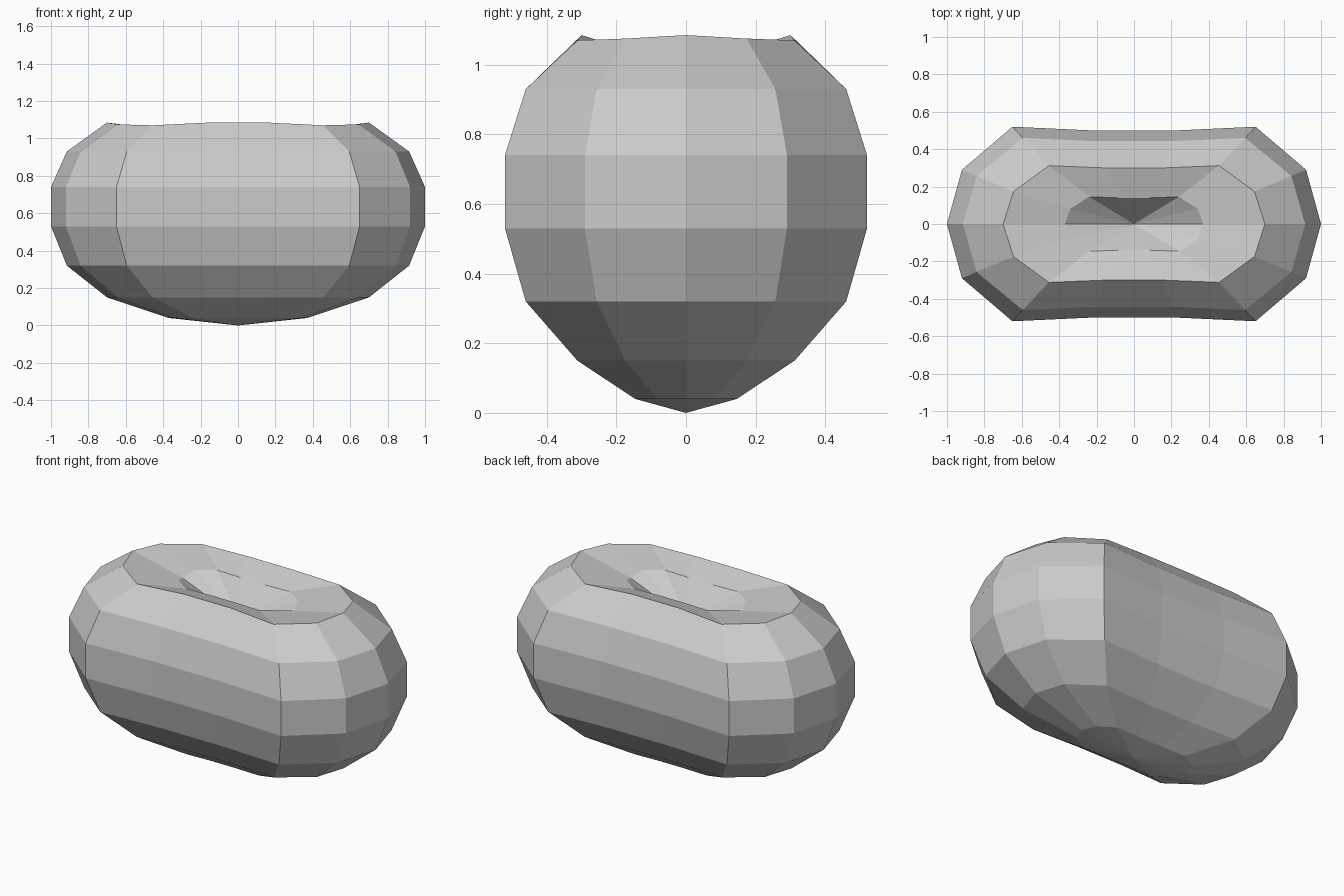
import bpy
import bmesh

cube = bpy.data.objects.get("Cube")
if cube:
    bpy.data.objects.remove(cube, do_unlink=True)

# One quarter of the pinched plan outline, from the end to the long side
QUARTER = [(1.0, 0.0), (0.92, 0.29), (0.65, 0.52), (0.22, 0.5)]

# Body rings from the bottom up: x scale, y scale, height
RINGS = [(0.37, 0.28, 0.04), (0.70, 0.6, 0.15), (0.915, 0.885, 0.32),
         (1.0, 1.0, 0.53), (1.0, 1.0, 0.74), (0.915, 0.885, 0.93),
         (0.70, 0.6, 1.075), (0.37, 0.28, 1.035)]

# Small height changes per quarter point on the rim and the dimple edge
RIM_WAVE = [0.01, 0.0, -0.005, 0.01]
DIMPLE_WAVE = [-0.025, 0.0, 0.0, 0.0]
FLAT = [0.0] * 4


def full_outline(wave):
    """Mirror the quarter into a closed loop of (x, y, height offset)."""
    quarter = [(x, y, w) for (x, y), w in zip(QUARTER, wave)]
    half = quarter + [(-x, y, w) for x, y, w in reversed(quarter)]
    return half + [(-x, -y, w) for x, y, w in half[1:-1]]


def skin(bm, lower, upper):
    """Join two loops with a band of quads."""
    count = len(lower)
    for i in range(count):
        j = (i + 1) % count
        bm.faces.new((lower[i], lower[j], upper[j], upper[i]))


def fan(bm, loop, height):
    """Close a loop to a central point."""
    tip = bm.verts.new((0, 0, height))
    for i, vert in enumerate(loop):
        bm.faces.new((vert, loop[(i + 1) % len(loop)], tip))


material = bpy.data.materials.new("light_grey")
material.use_nodes = True
grey = (0.6, 0.6, 0.6, 1.0)
material.diffuse_color = grey
material.node_tree.nodes["Principled BSDF"].inputs["Base Color"].default_value = grey

# Faceted rounded body with a sunken top
bm = bmesh.new()
waves = [FLAT] * (len(RINGS) - 2) + [RIM_WAVE, DIMPLE_WAVE]
loops = []
for (sx, sy, z), wave in zip(RINGS, waves):
    loops.append([bm.verts.new((x * sx, y * sy, z + w))
                  for x, y, w in full_outline(wave)])
for lower, upper in zip(loops, loops[1:]):
    skin(bm, lower, upper)
fan(bm, loops[0], 0.0)
fan(bm, loops[-1], 0.86)
bmesh.ops.recalc_face_normals(bm, faces=bm.faces)

mesh = bpy.data.meshes.new("rounded_body")
bm.to_mesh(mesh)
bm.free()
mesh.materials.append(material)
body = bpy.data.objects.new("rounded_body", mesh)
bpy.context.collection.objects.link(body)
